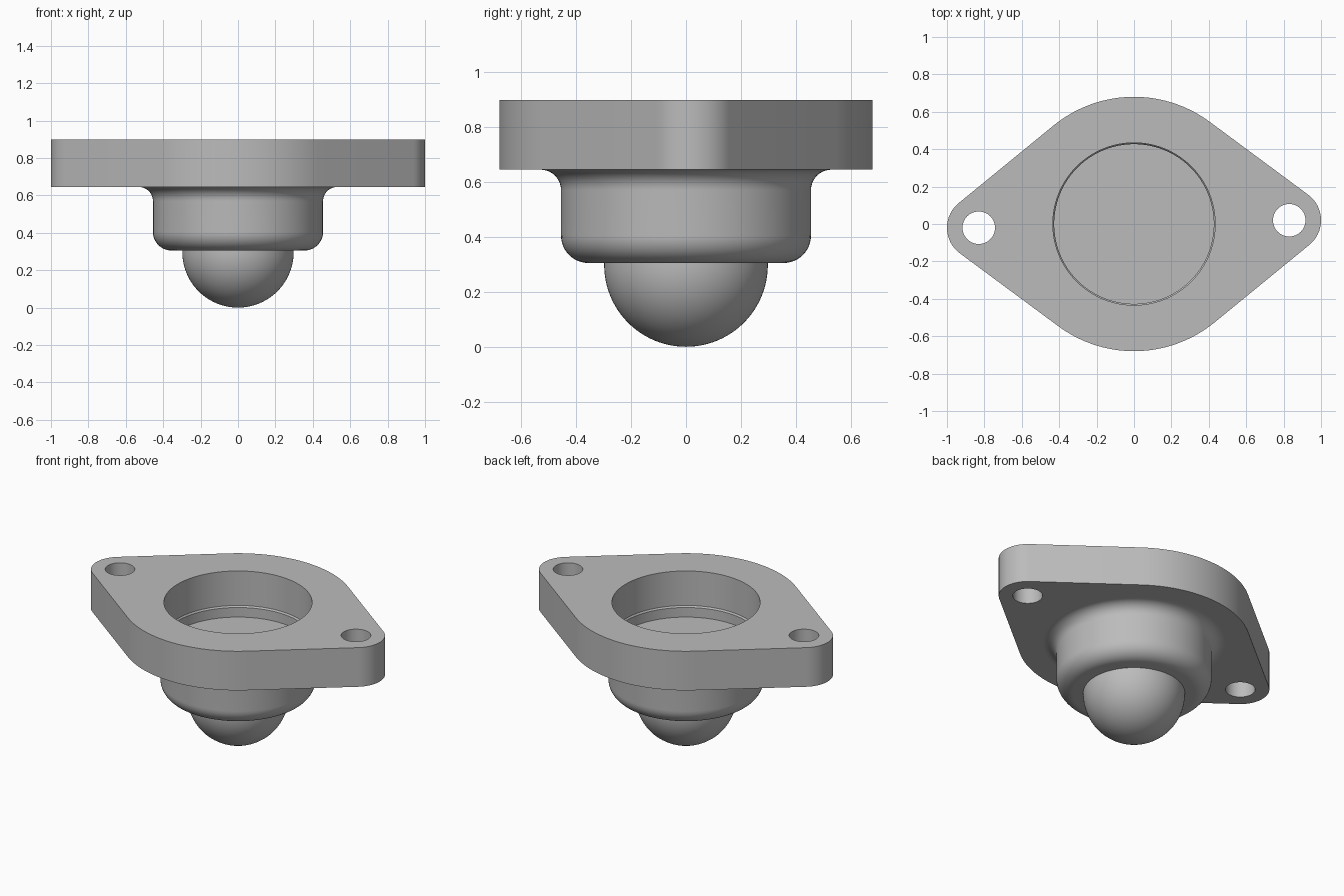
import bpy, bmesh
from math import pi, sin, cos, acos, atan2, hypot, radians

old = bpy.data.objects.get("Cube")
if old:
    bpy.data.objects.remove(old, do_unlink=True)

GREY = (0.5, 0.5, 0.5, 1)
metal = bpy.data.materials.new("plain grey")
metal.use_nodes = True
metal.diffuse_color = GREY
metal.node_tree.nodes["Principled BSDF"].inputs["Base Color"].default_value = GREY

TOP, UNDER, RIM = 0.898, 0.645, 0.305     # flange top, flange underside, housing rim
EAR_X, EAR_Y, EAR_R = 0.83, 0.02, 0.17    # rounded ears
BODY_R, BORE_R, HOLE_R = 0.68, 0.434, 0.087


def arc(cx, cy, r, a0, a1, n):
    """Points along an arc, both ends included."""
    return [(cx + r * cos(a0 + (a1 - a0) * i / n),
             cy + r * sin(a0 + (a1 - a0) * i / n)) for i in range(n + 1)]


def finish(bm, name):
    bmesh.ops.recalc_face_normals(bm, faces=bm.faces)
    mesh = bpy.data.meshes.new(name)
    bm.to_mesh(mesh)
    bm.free()
    ob = bpy.data.objects.new(name, mesh)
    bpy.context.collection.objects.link(ob)
    mesh.materials.append(metal)
    bpy.ops.object.select_all(action='DESELECT')
    ob.select_set(True)
    bpy.context.view_layer.objects.active = ob
    bpy.ops.object.shade_smooth_by_angle(angle=radians(30))
    return ob


def lathe(name, profile, steps=96):
    bm = bmesh.new()
    verts = [bm.verts.new((r, 0, z)) for r, z in profile]
    edges = [bm.edges.new(pair) for pair in zip(verts, verts[1:])]
    bmesh.ops.spin(bm, geom=verts + edges, cent=(0, 0, 0), axis=(0, 0, 1),
                   angle=2 * pi, steps=steps)
    bmesh.ops.remove_doubles(bm, verts=bm.verts, dist=1e-4)
    return finish(bm, name)


def plate(name, loops, z0, z1):
    """Flat plate from an outline followed by hole loops."""
    bm = bmesh.new()
    for pts in loops:
        vs = [bm.verts.new((x, y, z0)) for x, y in pts]
        for a, b in zip(vs, vs[1:] + vs[:1]):
            bm.edges.new((a, b))
    bmesh.ops.triangle_fill(bm, edges=bm.edges[:], use_beauty=True)
    ext = bmesh.ops.extrude_face_region(bm, geom=bm.faces[:], use_keep_orig=True)
    bmesh.ops.translate(bm, vec=(0, 0, z1 - z0),
                        verts=[g for g in ext["geom"] if isinstance(g, bmesh.types.BMVert)])
    return finish(bm, name)


# Flange: round middle joined by tangent lines to two ears, with bore and bolt holes
turn = atan2(EAR_Y, EAR_X)
tangent = acos((BODY_R - EAR_R) / hypot(EAR_X, EAR_Y))
outline, holes = [], [arc(0, 0, BORE_R, 0, 2 * pi, 96)[:-1]]
for side, base in ((1, turn), (-1, turn + pi)):
    ear = (side * EAR_X, side * EAR_Y)
    outline += arc(*ear, EAR_R, base - tangent, base + tangent, 20)
    outline += arc(0, 0, BODY_R, base + tangent, base + pi - tangent, 28)
    holes.append(arc(*ear, HOLE_R, 0, 2 * pi, 40)[:-1])
plate("flange", [outline] + holes, UNDER, TOP)

# Housing: stepped recess floor, filleted neck, rounded lower rim
profile = [(0, 0.603), (0.427, 0.603), (0.427, 0.665), (0.434, 0.675), (0.44, UNDER + 0.005)]
profile += [(0.53, UNDER + 0.005)]
profile += arc(0.53, UNDER - 0.075, 0.075, pi / 2, pi, 10)
profile += arc(0.355, RIM + 0.1, 0.1, 0, -pi / 2, 12)
profile += [(0, RIM)]
lathe("housing", profile)

# Ball: lower half showing below the rim
lathe("ball", arc(0, 0.298, 0.298, -pi / 2, 0, 24) + [(0.298, RIM + 0.01)])
